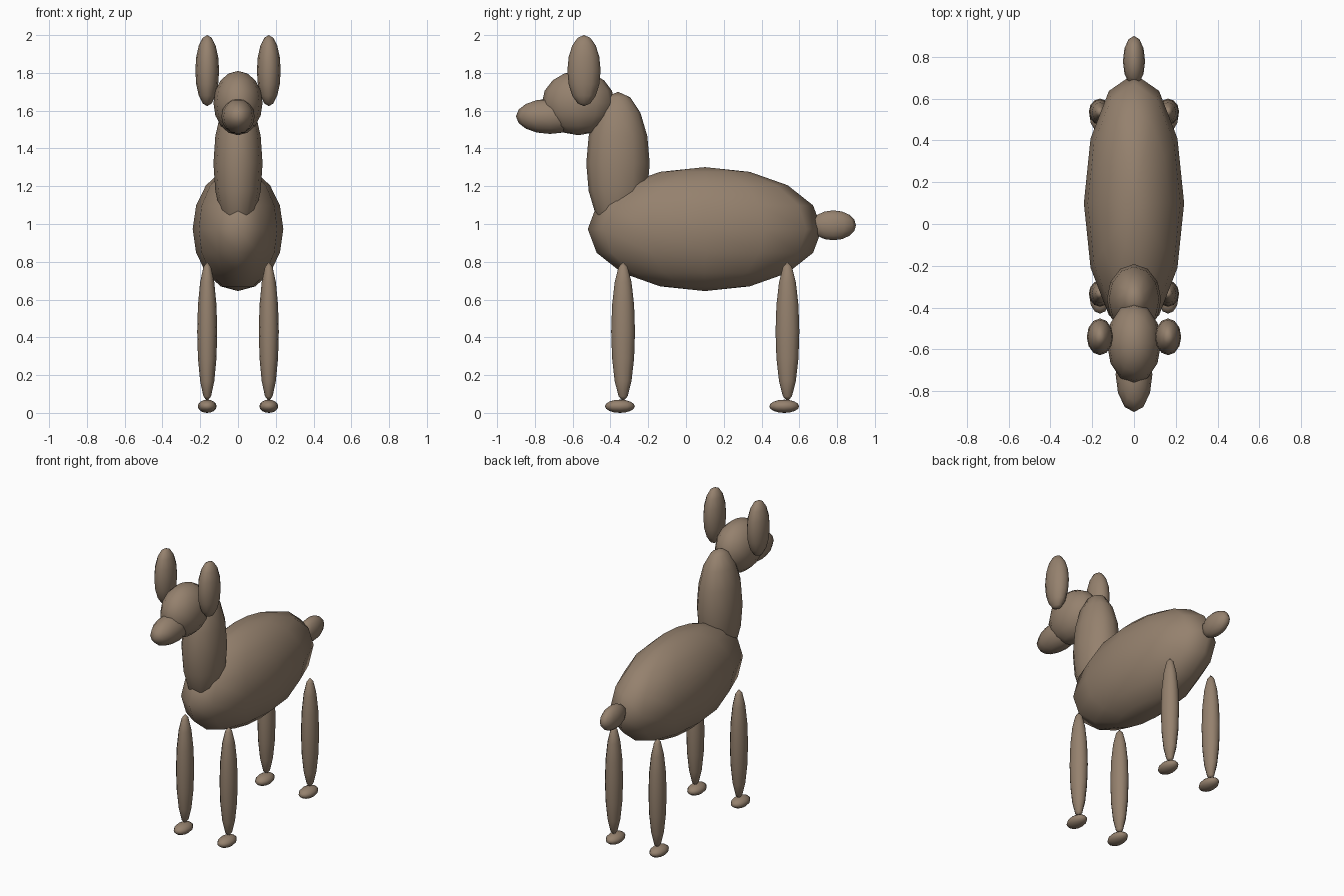
import bpy

if "Cube" in bpy.data.objects:
    bpy.data.objects.remove(bpy.data.objects["Cube"])

coat = bpy.data.materials.new("brown_coat")
coat.diffuse_color = (0.30, 0.22, 0.155, 1.0)
coat.use_nodes = True
coat.node_tree.nodes["Principled BSDF"].inputs["Base Color"].default_value = coat.diffuse_color


def ellipsoid(name, center, radii):
    """Smooth low-poly ellipsoid with its poles along z."""
    bpy.ops.mesh.primitive_uv_sphere_add(segments=12, ring_count=8, radius=1, location=center)
    ob = bpy.context.object
    ob.name = name
    ob.scale = radii
    bpy.ops.object.transform_apply(location=False, rotation=False, scale=True)
    bpy.ops.object.shade_smooth()
    ob.data.materials.append(coat)
    return ob


# Torso, neck, head and tail on the centre line
ellipsoid("body", (0, 0.10, 0.973), (0.24, 0.62, 0.328))
ellipsoid("neck", (0, -0.36, 1.32), (0.13, 0.168, 0.38))
ellipsoid("head", (0, -0.57, 1.64), (0.13, 0.193, 0.17))
ellipsoid("snout", (0, -0.72, 1.57), (0.088, 0.18, 0.093))
ellipsoid("tail", (0, 0.78, 0.993), (0.053, 0.12, 0.079))

# Mirrored ears, legs and hooves
for side, sx in (("left", 1), ("right", -1)):
    x = 0.163 * sx
    ellipsoid("ear_" + side, (x, -0.54, 1.812), (0.063, 0.088, 0.188))
    for end, y in (("front", -0.333), ("back", 0.537)):
        ellipsoid(f"{end}_leg_{side}", (x, y, 0.43), (0.053, 0.063, 0.37))
        ellipsoid(f"{end}_hoof_{side}", (x, y - 0.017, 0.035), (0.05, 0.079, 0.035))
